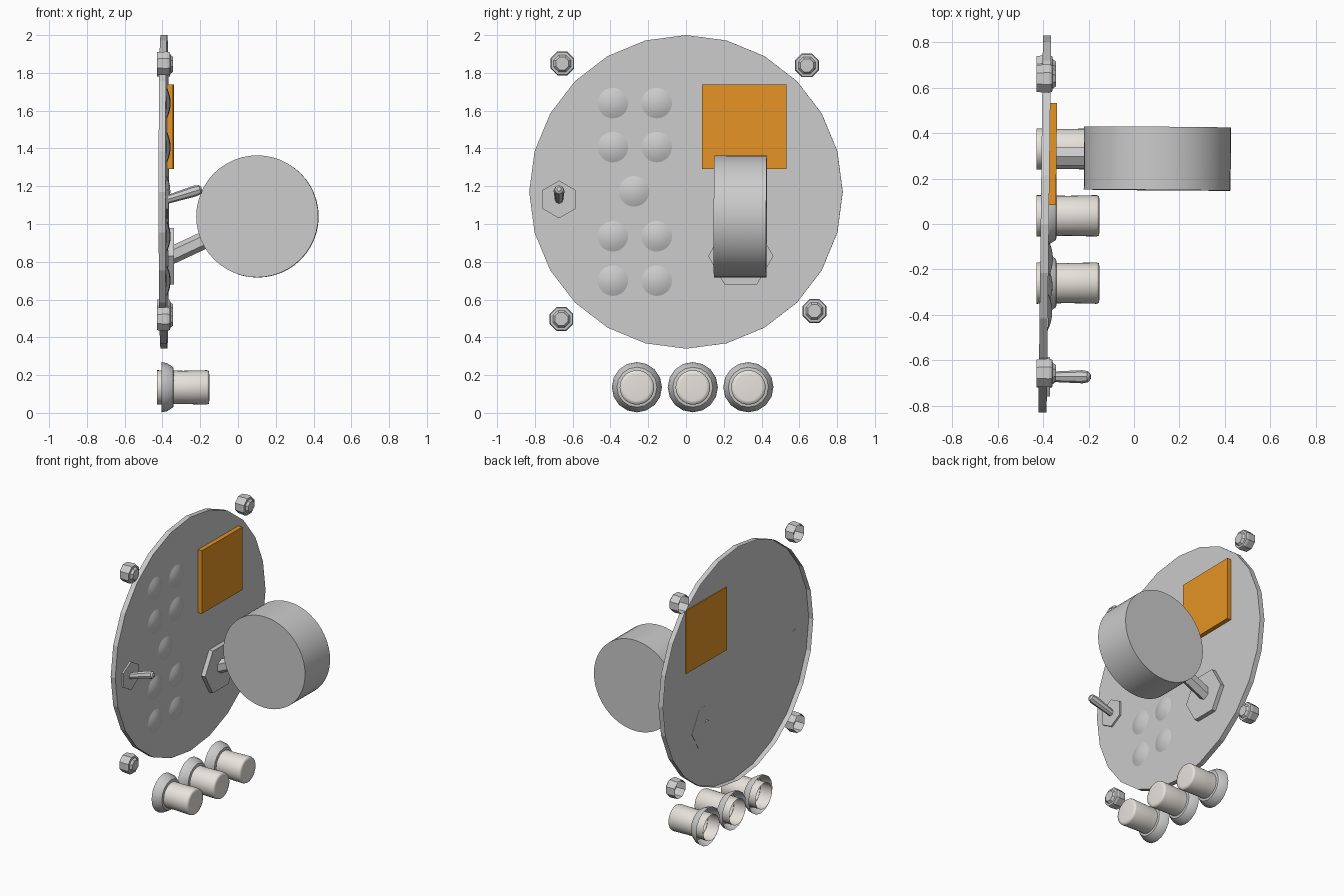
import bpy, bmesh, math
from mathutils import Vector, Matrix

if "Cube" in bpy.data.objects:
    bpy.data.objects.remove(bpy.data.objects["Cube"])


def material(name, rgb):
    m = bpy.data.materials.new(name)
    m.diffuse_color = (*rgb, 1)
    m.use_nodes = True
    m.node_tree.nodes["Principled BSDF"].inputs["Base Color"].default_value = m.diffuse_color
    return m


GREY = material("grey metal", (0.6, 0.6, 0.6))
ORANGE = material("orange", (0.79, 0.295, 0.018))
IVORY = material("ivory", (0.82, 0.78, 0.73))


def finish(bm, name, mat, smooth=None):
    me = bpy.data.meshes.new(name)
    bm.normal_update()
    bm.to_mesh(me)
    bm.free()
    me.materials.append(mat)
    ob = bpy.data.objects.new(name, me)
    bpy.context.collection.objects.link(ob)
    if smooth:
        bpy.ops.object.select_all(action='DESELECT')
        ob.select_set(True)
        bpy.context.view_layer.objects.active = ob
        bpy.ops.object.shade_smooth_by_angle(angle=math.radians(smooth))
    return ob


def turned(name, profile, sides, origin, mat, axis=(1, 0, 0), phase=0.0, smooth=None):
    """Turn (distance along axis, radius) points about an axis; radius 0 closes the shape."""
    bm = bmesh.new()
    d = Vector(axis).normalized()
    u = Vector((0, 0, 1)) if abs(d.z) < 0.9 else Vector((1, 0, 0))
    u = (u - d * u.dot(d)).normalized()
    v = d.cross(u)
    rings = []
    for t, r in profile:
        c = Vector(origin) + d * t
        if r == 0:
            rings.append([bm.verts.new(c)])
            continue
        angles = [phase + math.tau * i / sides for i in range(sides)]
        rings.append([bm.verts.new(c + (u * math.cos(a) + v * math.sin(a)) * r) for a in angles])
    for a, b in zip(rings, rings[1:]):
        for i in range(sides):
            j = (i + 1) % sides
            if len(a) == 1:
                bm.faces.new((a[0], b[j], b[i]))
            elif len(b) == 1:
                bm.faces.new((a[i], a[j], b[0]))
            else:
                bm.faces.new((a[i], a[j], b[j], b[i]))
    return finish(bm, name, mat, smooth)


def prism(r, x0, x1):
    return [(x0, 0), (x0, r), (x1, r), (x1, 0)]


TILT = 0.012

# Main round panel: front face and rim, open at the back, slightly turned about the vertical
turned("round_panel", [(-0.018, 0.83), (0.018, 0.83), (0.018, 0)], 24, (-0.3925, 0, 1.17), GREY,
       axis=(1, -TILT, 0))

# Square orange plate set into the panel face
bm = bmesh.new()
bmesh.ops.create_cube(bm, size=1, matrix=Matrix.Translation((-0.359, 0.308, 1.514))
                      @ Matrix.Diagonal((0.036, 0.448, 0.448, 1)))
for vert in bm.verts:
    vert.co.x += TILT * (vert.co.y - 0.308)
finish(bm, "orange_plate", ORANGE)

# Very shallow round bumps: two columns of four and one in the middle
spots = [(y, z) for y in (-0.387, -0.155) for z in (0.70, 0.935, 1.407, 1.64)] + [(-0.275, 1.173)]
dome = [(0.019 * (1 - k * k) + 0.0005, 0.081 * k) for k in (1, 0.8, 0.6, 0.4, 0.2, 0)]
for y, z in spots:
    turned("panel_bump", dome, 24, (-0.3745 + TILT * y, y, z), GREY, axis=(1, -TILT, 0), smooth=60)

# Small toggle switch
turned("toggle_nut", prism(0.1, -0.382, -0.370), 6, (0, -0.672, 1.13), GREY)
turned("toggle_lever", [(0, 0), (0, 0.022), (0.16, 0.029), (0.187, 0.024), (0.197, 0.012), (0.197, 0)],
       8, (-0.38, -0.672, 1.128), GREY, axis=(0.95, 0, 0.29), smooth=35)

# Large lever with a drum handle
turned("lever_nut", prism(0.173, -0.371, -0.34), 6, (0, 0.29, 0.83), GREY, phase=math.pi / 6)
turned("lever_shaft", prism(0.046, 0, 0.36), 6, (-0.358, 0.297, 0.831), GREY, axis=(0.9, 0, 0.42))
turned("drum_handle", prism(0.323, -0.139, 0.139), 48, (0.103, 0.288, 1.04), GREY,
       axis=(0.008, 1, -0.004), smooth=35)

# Corner nuts, open at the back, with a low stud in front
nut = [(-0.43, 0.064), (-0.375, 0.068), (-0.36, 0.063), (-0.358, 0.049), (-0.343, 0.037), (-0.343, 0)]
for y, z in ((-0.655, 1.85), (0.64, 1.84), (0.68, 0.54), (-0.66, 0.497)):
    turned("corner_nut", nut, 8, (0, y, z), GREY, phase=math.pi / 8)

# Row of push buttons below, each an open cup in a flared collar
cup = [(-0.43, 0.091), (-0.29, 0.088), (-0.165, 0.091), (-0.154, 0.087), (-0.152, 0.07), (-0.152, 0)]
collar = [(-0.405, 0.133), (-0.375, 0.127), (-0.343, 0.106), (-0.34, 0.088)]
for y in (-0.26, 0.036, 0.33):
    turned("push_button", cup, 32, (0, y, 0.135), IVORY, smooth=100)
    turned("button_collar", collar, 16, (0, y, 0.136), GREY, smooth=40)
